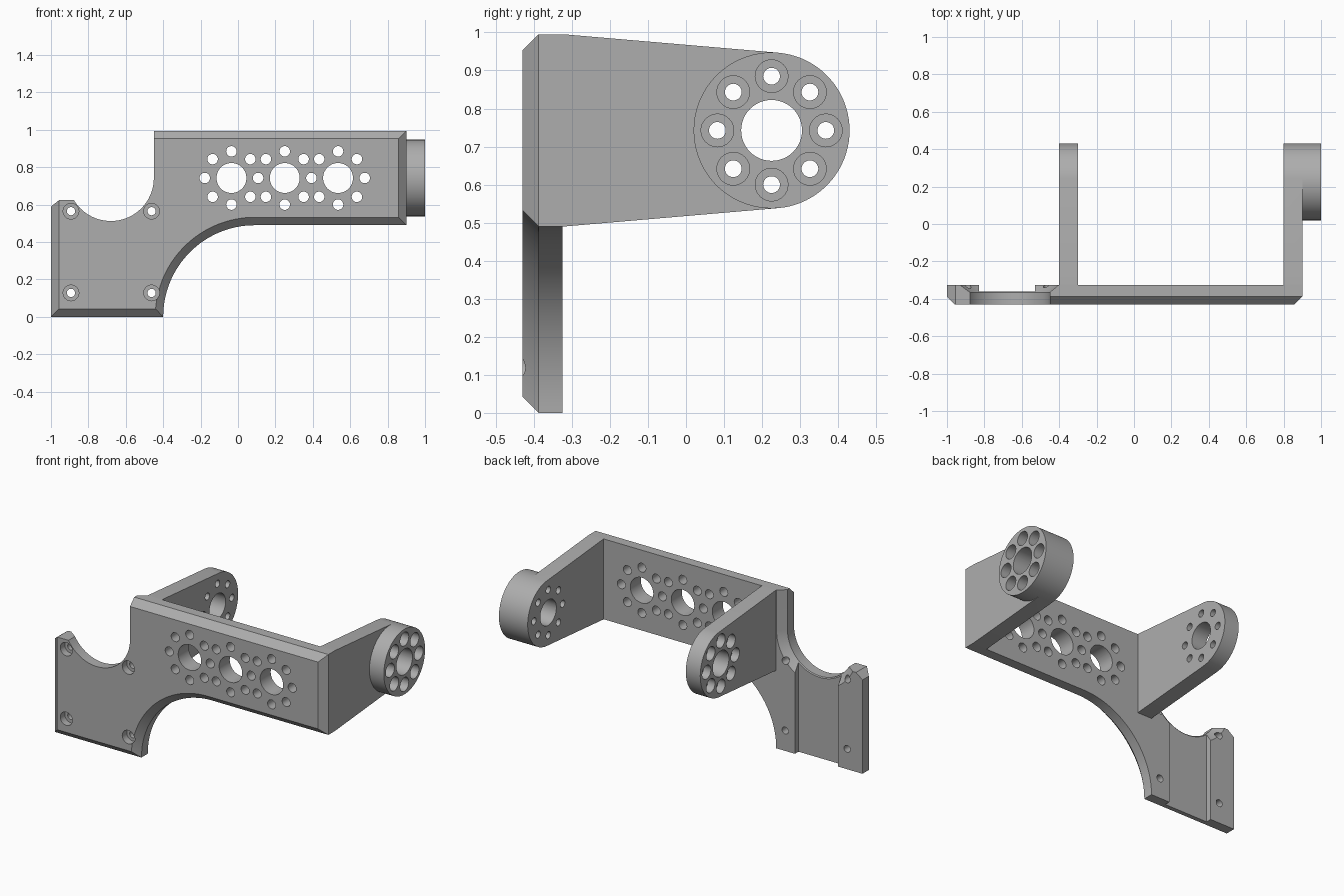
import bpy, bmesh
from math import sin, cos, pi, asin, acos, atan2, hypot, radians

cube = bpy.data.objects.get("Cube")
if cube:
    bpy.data.objects.remove(cube, do_unlink=True)

grey = bpy.data.materials.new("plain_grey")
grey.use_nodes = True
grey.diffuse_color = (0.42, 0.42, 0.42, 1)
grey.node_tree.nodes["Principled BSDF"].inputs["Base Color"].default_value = (0.42, 0.42, 0.42, 1)

# Shared dimensions
FRONT, BACK, CHAMFER = -0.43, -0.325, 0.0425
TOP, BOTTOM, MID_Z = 0.995, 0.49, 0.7425
HUB_Y, HUB_R, PITCH_R = 0.225, 0.205, 0.1425


def arc(cu, cv, r, a0, a1, n):
    """Points on an arc in a 2D plane, both ends included."""
    return [(cu + r * cos(a0 + (a1 - a0) * i / n), cv + r * sin(a0 + (a1 - a0) * i / n))
            for i in range(n + 1)]


def place(points, axis, d):
    """Put 2D points on the plane at depth d along x (y, z) or y (x, z)."""
    return [(d, u, v) if axis == "X" else (u, d, v) for u, v in points]


def loft(bm, rings):
    """Closed solid through rings of equal length."""
    loops = [[bm.verts.new(p) for p in ring] for ring in rings]
    bm.faces.new(loops[0])
    bm.faces.new(loops[-1])
    n = len(loops[0])
    for a, b in zip(loops, loops[1:]):
        for i in range(n):
            j = (i + 1) % n
            bm.faces.new((a[i], a[j], b[j], b[i]))


def finish(name, bm):
    bmesh.ops.recalc_face_normals(bm, faces=bm.faces[:])
    mesh = bpy.data.meshes.new(name)
    bm.to_mesh(mesh)
    bm.free()
    mesh.materials.append(grey)
    ob = bpy.data.objects.new(name, mesh)
    bpy.context.collection.objects.link(ob)
    return ob


def solid(name, rings):
    bm = bmesh.new()
    loft(bm, rings)
    return finish(name, bm)


def hole(bm, axis, u, v, steps, n=32):
    """Straight or stepped round cutter; steps are (depth, radius)."""
    loft(bm, [place(arc(u, v, r, 0, 2 * pi, n)[:-1], axis, d) for d, r in steps])


def combine(target, tool, operation):
    mod = target.modifiers.new("combine", "BOOLEAN")
    mod.operation, mod.solver, mod.object = operation, "EXACT", tool
    bpy.context.view_layer.objects.active = target
    bpy.ops.object.modifier_apply(modifier=mod.name)
    bpy.data.objects.remove(tool, do_unlink=True)


# Plate with chamfered front edges; the upper cradle edge stays square
def outline(c):
    r = 0.49 + c
    pts = [(-1 + c, c)]
    pts += arc(0.09, 0, r, pi - asin(c / r), pi / 2, 32)
    pts += [(0.9 - c, BOTTOM + c), (0.9 - c, TOP - c), (-0.45, TOP - c)]
    pts += arc(-0.68, MID_Z, 0.23, 0, -pi + asin(0.1175 / 0.23), 32)
    pts += [(-0.955, 0.625), (-1 + c, 0.59 + 0.78 * c)]
    return pts


bracket = solid("bracket", [place(outline(CHAMFER), "Y", FRONT),
                            place(outline(0), "Y", FRONT + CHAMFER),
                            place(outline(0), "Y", BACK)])


# Shallow channel in the back of the mounting tab
channel = [(-0.83, -0.1), (-0.53, -0.1), (-0.53, 0.7), (-0.83, 0.7)]
combine(bracket, solid("channel_cutter", [place(channel, "Y", d) for d in (-0.36, -0.28)]),
        "DIFFERENCE")


# Bevel on the back of the cradle, running up to the top edge
def cradle(r):
    return [(-0.68 - r, 1.1)] + arc(-0.68, MID_Z, r, -pi, 0, 48) + [(-0.68 + r, 1.1)]


combine(bracket, solid("cradle_cutter", [place(cradle(r), "Y", d) for r, d in
                                         ((0.229, -0.366), (0.278, BACK), (0.278, -0.28))]),
        "DIFFERENCE")

# Tapered arms whose straight edges run tangent into the round hub
du, dv = -0.32 - HUB_Y, TOP - MID_Z
tangent = atan2(dv, du) - acos(HUB_R / hypot(du, dv))
hub_arc = arc(HUB_Y, MID_Z, HUB_R, -tangent, tangent, 40)
arm = [(BACK, TOP), (BACK, BOTTOM), (-0.32, BOTTOM)] + hub_arc + [(-0.32, TOP)]
for name, x0, x1 in (("left_arm", 0.8, 0.9), ("right_arm", -0.4, -0.3)):
    combine(bracket, solid(name, [place(arm, "X", d) for d in (x0, x1)]), "UNION")

# Raised boss on the outer arm
boss = hub_arc + arc(HUB_Y, MID_Z, HUB_R, tangent, 2 * pi - tangent, 40)[1:-1]
combine(bracket, solid("boss", [place(boss, "X", d) for d in (0.9, 1.0)]), "UNION")

# Arm holes: a bore and eight counterbored screw holes, sunk from the outside
bm = bmesh.new()
for outer, floor, inner in ((1.05, 0.85, 0.75), (-0.45, -0.35, -0.25)):
    hole(bm, "X", HUB_Y, MID_Z, [(outer, 0.08), (inner, 0.08)], 48)
    for k in range(8):
        a = k * pi / 4
        hole(bm, "X", HUB_Y + PITCH_R * cos(a), MID_Z + PITCH_R * sin(a),
             [(outer, 0.043), (floor, 0.043), (floor, 0.022), (inner, 0.022)])
combine(bracket, finish("arm_hole_cutter", bm), "DIFFERENCE")

# Plate holes: three rings that share their neighbouring holes
bm = bmesh.new()
for i in range(3):
    cx = -0.035 + i * 2 * PITCH_R
    hole(bm, "Y", cx, MID_Z, [(-0.5, 0.08), (-0.25, 0.08)], 48)
    for k in range(8):
        if k == 0 and i < 2:
            continue
        a = k * pi / 4
        hole(bm, "Y", cx + PITCH_R * cos(a), MID_Z + PITCH_R * sin(a),
             [(-0.5, 0.028), (-0.25, 0.028)])
# Counterbored corner screws of the mounting tab
for x in (-0.893, -0.462):
    for z in (0.128, 0.565):
        hole(bm, "Y", x, z, [(-0.5, 0.042), (-0.385, 0.042), (-0.385, 0.022), (-0.25, 0.022)])
combine(bracket, finish("plate_hole_cutter", bm), "DIFFERENCE")

# Smooth curved walls, keep edges crisp
bpy.ops.object.select_all(action="DESELECT")
bracket.select_set(True)
bpy.context.view_layer.objects.active = bracket
bpy.ops.object.shade_smooth_by_angle(angle=radians(25))
